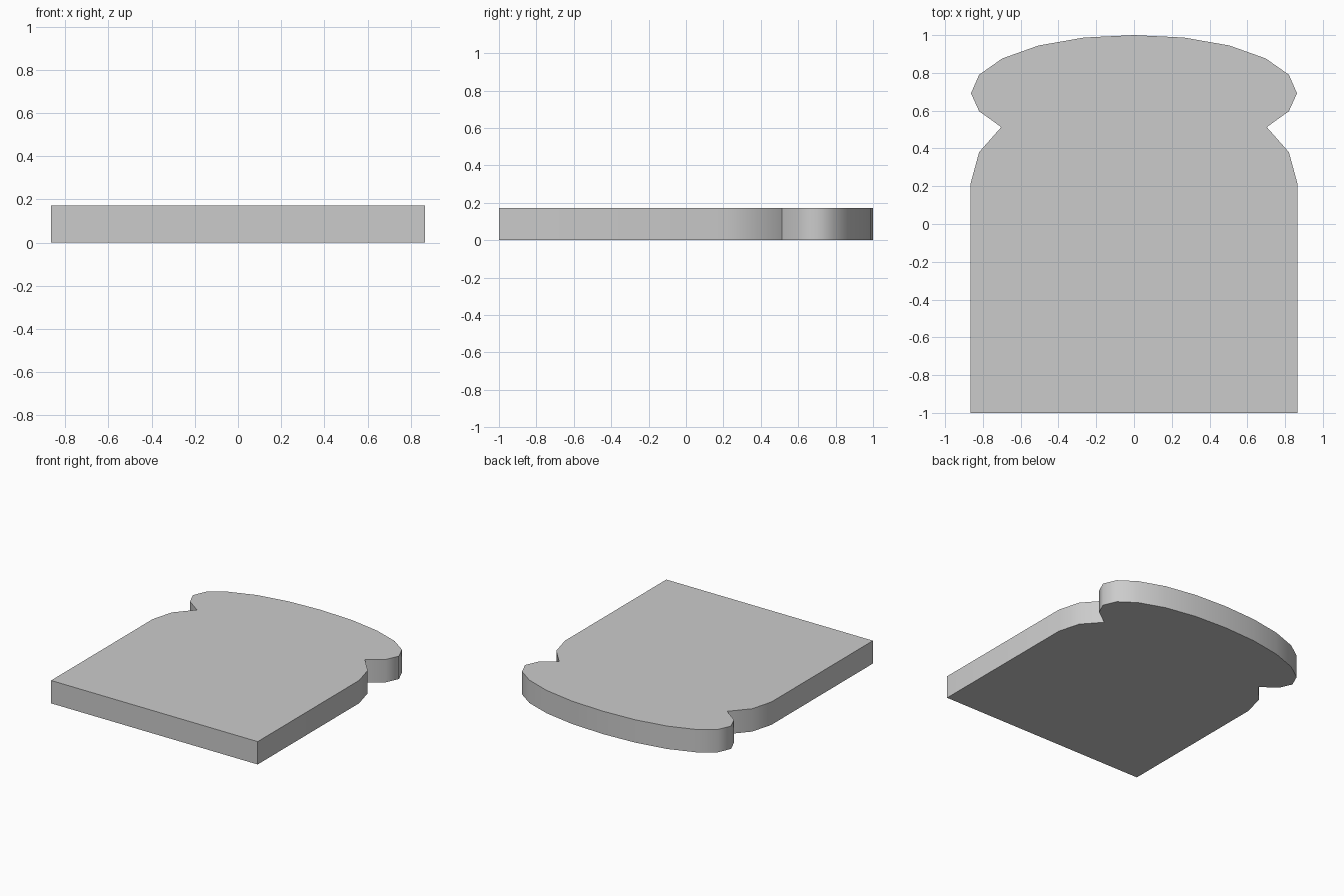
import bpy
import bmesh
import math

if "Cube" in bpy.data.objects:
    bpy.data.objects.remove(bpy.data.objects["Cube"])

THICKNESS = 0.173

# Right half of the slice outline, bottom corner up to the crown
half = [(0.865, -1.0), (0.865, 0.215), (0.82, 0.38), (0.703, 0.513),
        (0.82, 0.597), (0.863, 0.692), (0.82, 0.79), (0.698, 0.876),
        (0.505, 0.945), (0.265, 0.987)]
outline = half + [(0.0, 1.0)] + [(-x, y) for x, y in reversed(half)]

# Bread slice: mirrored outline extruded upwards
bm = bmesh.new()
base = bm.faces.new([bm.verts.new((x, y, 0)) for x, y in outline])
result = bmesh.ops.extrude_face_region(bm, geom=[base], use_keep_orig=True)
top = [v for v in result["geom"] if isinstance(v, bmesh.types.BMVert)]
bmesh.ops.translate(bm, verts=top, vec=(0, 0, THICKNESS))
bmesh.ops.recalc_face_normals(bm, faces=bm.faces)

mesh = bpy.data.meshes.new("bread_slice")
bm.to_mesh(mesh)
bm.free()
bread_slice = bpy.data.objects.new("bread_slice", mesh)
bpy.context.collection.objects.link(bread_slice)

# Smooth crust, with sharp rims and side notches
bpy.context.view_layer.objects.active = bread_slice
bread_slice.select_set(True)
bpy.ops.object.shade_smooth_by_angle(angle=math.radians(60))
